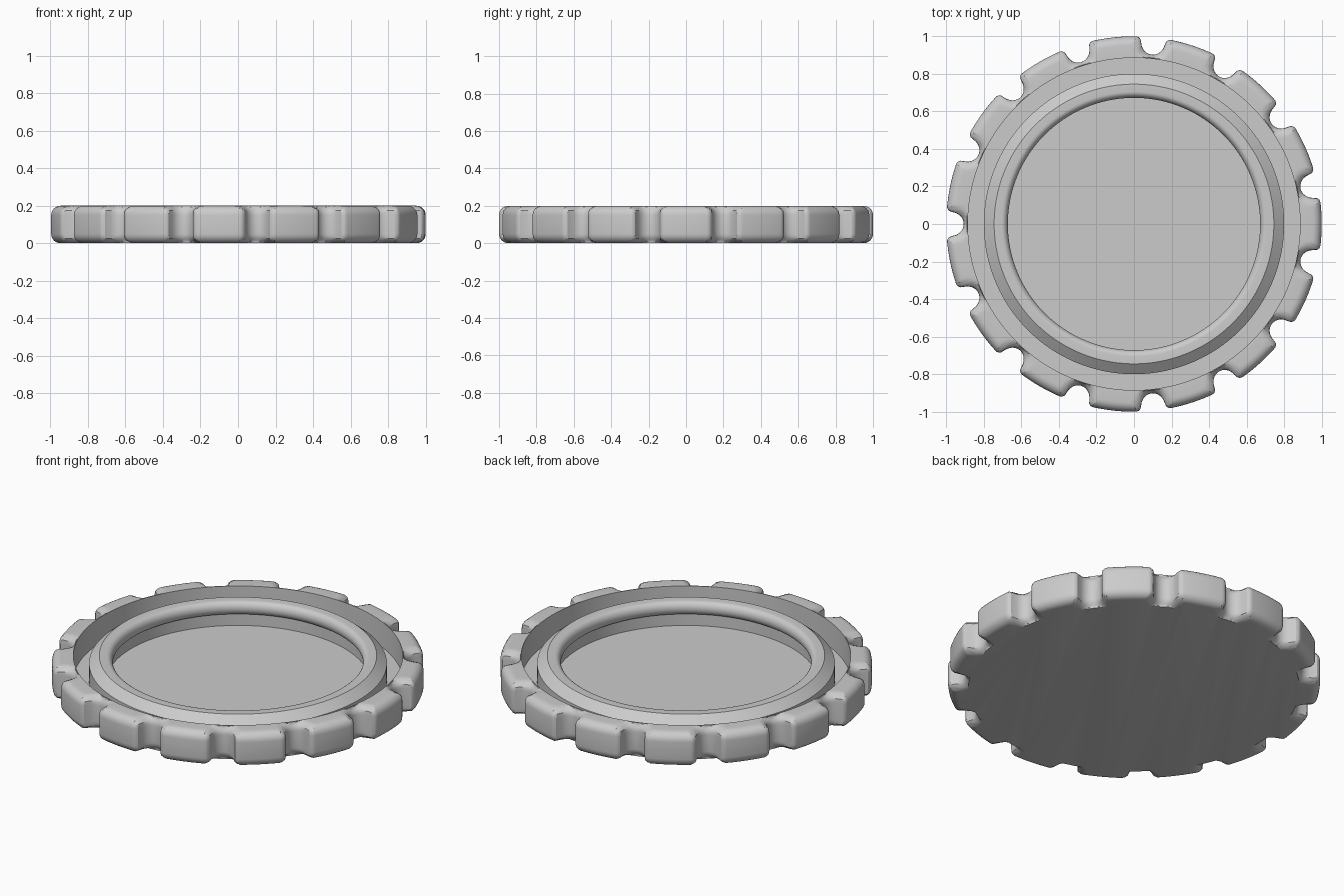
import bpy
import bmesh
import math

cube = bpy.data.objects.get("Cube")
if cube:
    bpy.data.objects.remove(cube, do_unlink=True)

SAMPLES = 720          # points round the lid
NOTCHES = 15           # finger grips
HEIGHT, FLOOR = 0.2, 0.05
ROUND = 0.05           # edge rounding of the grip
WALL = 0.885           # inner radius of the grip wall

grey = bpy.data.materials.new("plain grey")
grey.use_nodes = True
colour = (0.6, 0.6, 0.6, 1)
grey.diffuse_color = colour
grey.node_tree.nodes["Principled BSDF"].inputs["Base Color"].default_value = colour


def grip_radius(angle):
    """Outline radius: round scoops with softened corners between ribs."""
    step = 2 * math.pi / NOTCHES
    t = abs((angle + math.pi) % step - step / 2)
    t = abs(step / 2 - t)
    scoop, corner = 0.065, 0.03
    if t < scoop:
        return 0.972 - math.sqrt(scoop ** 2 - t ** 2)
    if t < scoop + corner:
        return 1 - corner + math.sqrt(corner ** 2 - (scoop + corner - t) ** 2)
    return 1.0


angles = [2 * math.pi * i / SAMPLES for i in range(SAMPLES)]
outline = [grip_radius(a) for a in angles]


def inset_outline(d):
    """Move the outline inward by d, keeping clear of the inner wall."""
    result = []
    for i in range(SAMPLES):
        best = outline[i] - d
        for k in range(-9, 10):
            r, turn = outline[(i + k) % SAMPLES], angles[1] * k
            side = r * math.sin(turn)
            if abs(side) < d:
                best = min(best, r * math.cos(turn) - math.sqrt(d * d - side * side))
        result.append(max(best, WALL + 0.005))
    return result


def loft(name, rings, cap=False, closed=False):
    """Skin a list of (radii, z) rings; optionally cap the ends or join them."""
    bm = bmesh.new()
    loops = []
    for radii, z in rings:
        if not isinstance(radii, list):
            radii = [radii] * SAMPLES
        loops.append([bm.verts.new((r * math.cos(a), r * math.sin(a), z))
                      for r, a in zip(radii, angles)])
    pairs = list(zip(loops, loops[1:]))
    if closed:
        pairs.append((loops[-1], loops[0]))
    for low, high in pairs:
        for i in range(SAMPLES):
            j = (i + 1) % SAMPLES
            bm.faces.new((low[i], low[j], high[j], high[i]))
    if cap:
        bm.faces.new(loops[0][::-1])
        bm.faces.new(loops[-1])
    bmesh.ops.recalc_face_normals(bm, faces=bm.faces)
    mesh = bpy.data.meshes.new(name)
    bm.to_mesh(mesh)
    bm.free()
    mesh.materials.append(grey)
    obj = bpy.data.objects.new(name, mesh)
    bpy.context.collection.objects.link(obj)
    bpy.ops.object.select_all(action='DESELECT')
    obj.select_set(True)
    bpy.context.view_layer.objects.active = obj
    bpy.ops.object.shade_smooth_by_angle(angle=math.radians(32))
    return obj


# Lid shell: rounded scalloped grip, straight inner wall and recessed floor
steps = [math.pi / 2 * k / 6 for k in range(7)]
lower = [(inset_outline(ROUND * (1 - math.sin(s))), ROUND * (1 - math.cos(s)))
         for s in steps]
upper = [(radii, HEIGHT - z) for radii, z in reversed(lower)]
loft("lid_shell", lower + upper + [(WALL, HEIGHT), (WALL, FLOOR)], cap=True)

# Seal ring: chamfered outside, rounded snap lip inside with an undercut
lip = [(0.705 - 0.033 * math.sin(a), 0.16 + 0.04 * math.cos(a))
       for a in (math.pi * k / 14 for k in range(15))]
loft("seal_ring", [(0.80, FLOOR - 0.01), (0.80, 0.155), (0.745, HEIGHT)]
     + lip + [(0.705, FLOOR - 0.01)], closed=True)
